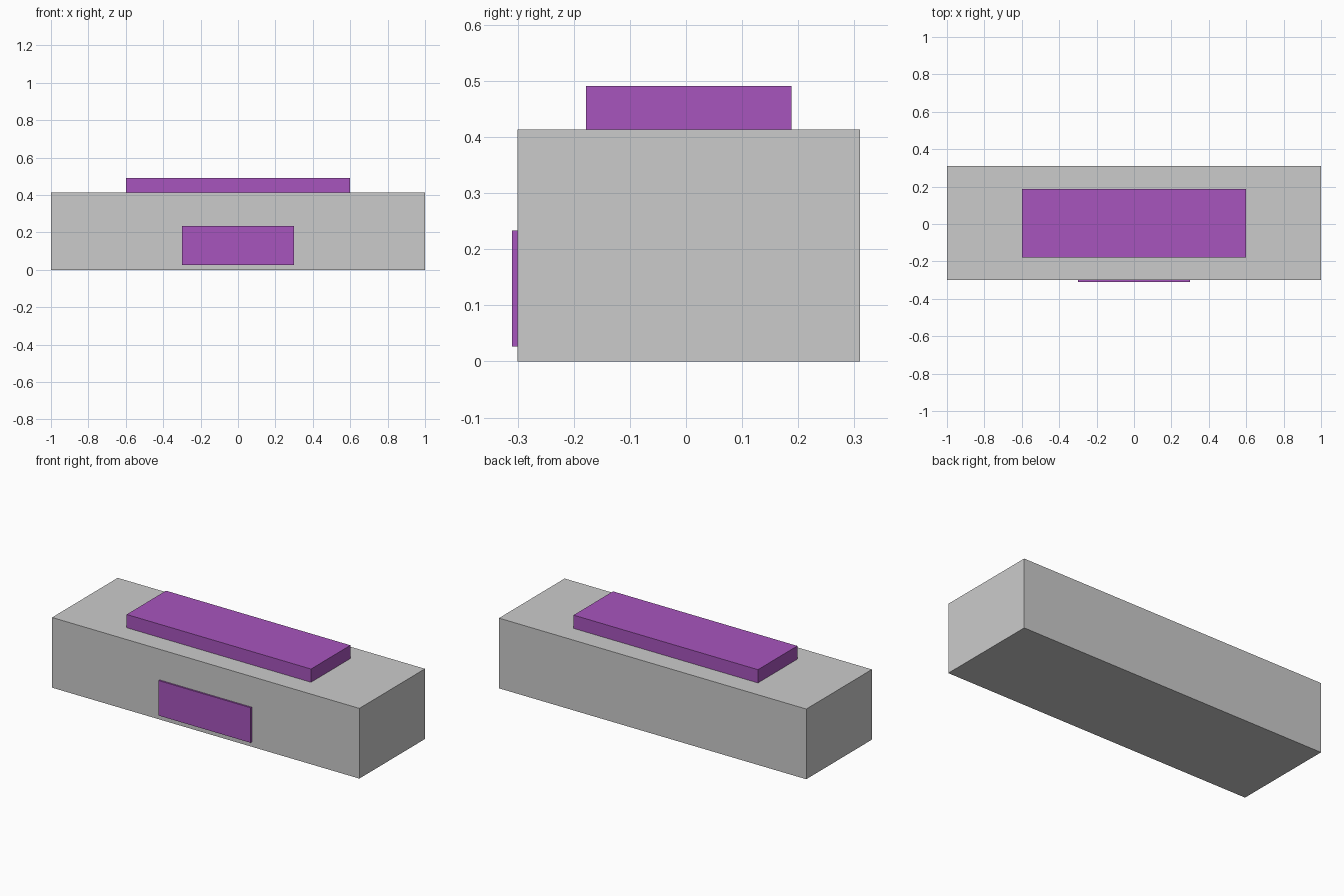
import bpy
import bmesh
from mathutils import Vector

if "Cube" in bpy.data.objects:
    bpy.data.objects.remove(bpy.data.objects["Cube"])

purple = bpy.data.materials.new("purple")
purple.diffuse_color = (0.39, 0.09, 0.51, 1.0)
purple.use_nodes = True
purple.node_tree.nodes["Principled BSDF"].inputs["Base Color"].default_value = purple.diffuse_color


def box(name, low, high, material=None):
    """Add a box spanning two opposite corners."""
    low, high = Vector(low), Vector(high)
    mesh = bpy.data.meshes.new(name)
    bm = bmesh.new()
    bmesh.ops.create_cube(bm, size=1.0)
    bmesh.ops.scale(bm, vec=high - low, verts=bm.verts)
    bm.to_mesh(mesh)
    bm.free()
    obj = bpy.data.objects.new(name, mesh)
    obj.location = (low + high) / 2
    bpy.context.collection.objects.link(obj)
    if material:
        mesh.materials.append(material)
    return obj


# Main block
box("body", (-1, -0.30, 0), (1, 0.31, 0.413))

# Raised slab on the top
box("top_slab", (-0.6, -0.178, 0.413), (0.6, 0.188, 0.491), purple)

# Thin plate on the front
box("front_plate", (-0.3, -0.31, 0.027), (0.3, -0.30, 0.233), purple)
